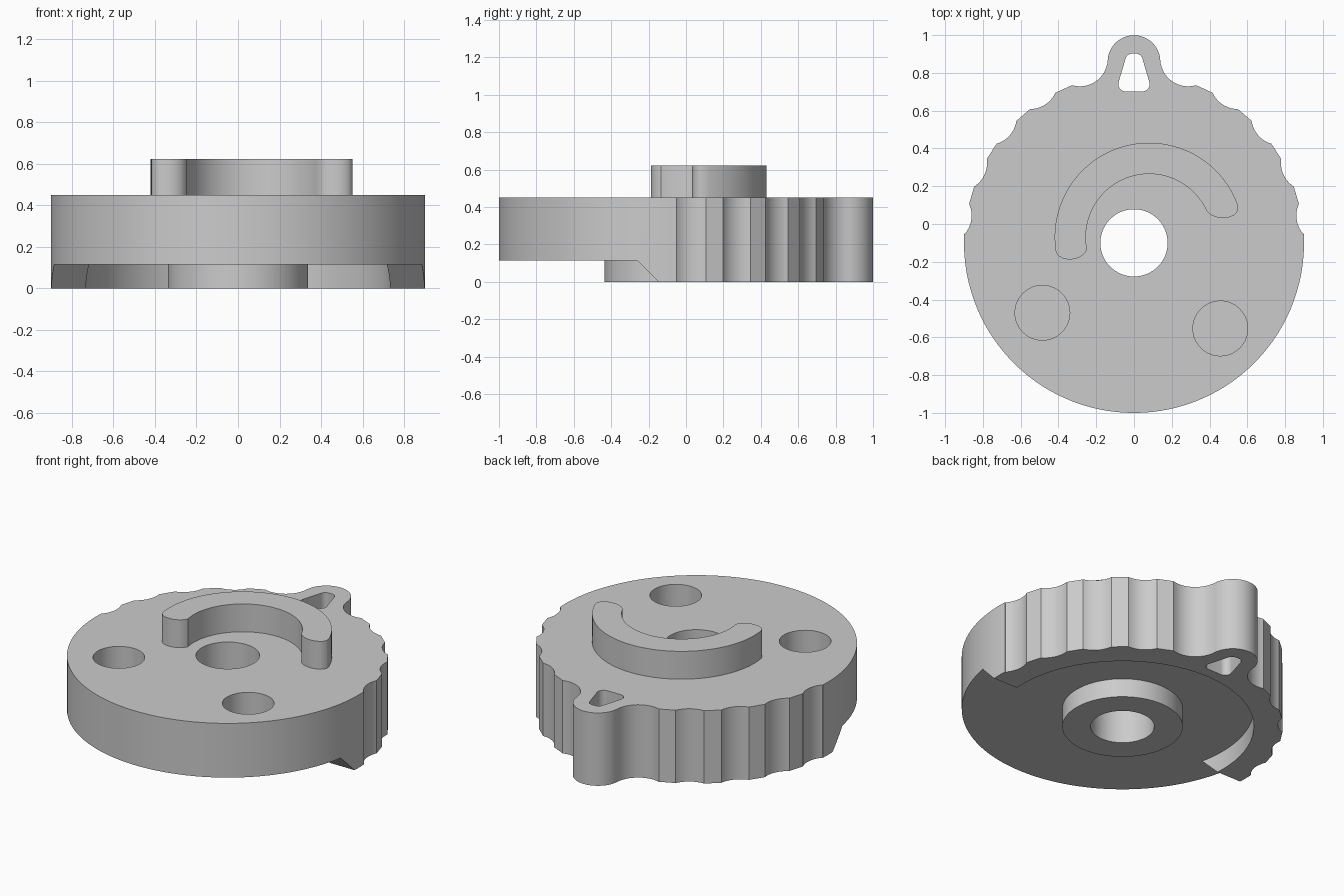
import bpy, bmesh, math
from mathutils import Vector

if "Cube" in bpy.data.objects:
    bpy.data.objects.remove(bpy.data.objects["Cube"])

GREY = (0.6, 0.6, 0.6, 1)
grey = bpy.data.materials.new("grey")
grey.use_nodes = True
grey.diffuse_color = GREY
grey.node_tree.nodes["Principled BSDF"].inputs["Base Color"].default_value = GREY


def polar(c, r, deg):
    t = math.radians(deg)
    return Vector((c[0] + r * math.cos(t), c[1] + r * math.sin(t)))


def arc(c, r, a, b, n):
    return [polar(c, r, a + (b - a) * i / n) for i in range(n + 1)]


def circle(c, r, n=96):
    return arc(c, r, 0, 360, n)[:-1]


def solid(name, points, offset):
    """Extrude a closed 3D polygon along an offset."""
    bm = bmesh.new()
    face = bm.faces.new([bm.verts.new(p) for p in points])
    ext = bmesh.ops.extrude_face_region(bm, geom=[face])
    moved = [v for v in ext["geom"] if isinstance(v, bmesh.types.BMVert)]
    bmesh.ops.translate(bm, verts=moved, vec=offset)
    bmesh.ops.recalc_face_normals(bm, faces=bm.faces)
    mesh = bpy.data.meshes.new(name)
    bm.to_mesh(mesh)
    bm.free()
    mesh.materials.append(grey)
    obj = bpy.data.objects.new(name, mesh)
    bpy.context.collection.objects.link(obj)
    return obj


def prism(name, outline, z0, z1):
    return solid(name, [(p[0], p[1], z0) for p in outline], (0, 0, z1 - z0))


def activate(obj):
    bpy.ops.object.select_all(action="DESELECT")
    obj.select_set(True)
    bpy.context.view_layer.objects.active = obj


def combine(obj, tool, operation="DIFFERENCE"):
    activate(obj)
    mod = obj.modifiers.new("boolean", "BOOLEAN")
    mod.operation, mod.solver, mod.object = operation, "EXACT", tool
    bpy.ops.object.modifier_apply(modifier=mod.name)
    bpy.data.objects.remove(tool)


CENTRE = Vector((0, -0.1))
TOP, FLOOR = 0.45, 0.115
DISC_R, GRIP_R, GRIP_D = 0.9, 0.148, 1.018
TAB = Vector((0, 0.86))

# Right half of the outline: smooth front, scalloped grip, then the tab
half = arc(CENTRE, DISC_R, -90, 3.1, 50)
for k in range(5, 0, -1):
    a = 90 - k * 180 / 11
    c = polar(CENTRE, GRIP_D, a)
    start, end = a + 212.7, a + 147.3
    if k == 1:
        to_tab = TAB - c
        end = math.degrees(math.atan2(to_tab.y, to_tab.x)) % 360
    half += arc(c, GRIP_R, start, end, 14)
half += arc(TAB, to_tab.length - GRIP_R, end - 180, 90, 20)[1:]
outline = half + [Vector((-p.x, p.y)) for p in reversed(half[1:-1])]
body = prism("dial_body", outline, 0, TOP)

# Underside: open front with sloped rim ends, and a round recess
wedge = [(-1.2, -0.1), (-1.2, FLOOR), (-0.262, FLOOR), (-0.147, 0), (-0.047, -0.1)]
combine(body, solid("front_cutter", [(-1.2, y, z) for y, z in wedge], (2.4, 0, 0)))
combine(body, prism("recess_cutter", circle(CENTRE, 0.735, 128), -0.1, FLOOR))

# Hub and its through hole
combine(body, prism("hub", circle(CENTRE, 0.337), 0, 0.25), "UNION")
combine(body, prism("bore_cutter", circle(CENTRE, 0.178), -0.1, 0.6))

# Blind holes in the top
for x, y in ((-0.485, -0.47), (0.457, -0.553)):
    combine(body, prism("hole_cutter", circle((x, y), 0.145, 64), 0.22, 0.6))

# Rounded slot through the tab
side = arc((0.045, 0.74), 0.038, -90, 13, 10) + arc((0.01, 0.866), 0.036, 13, 90, 10)
slot = side + [Vector((-p.x, p.y)) for p in reversed(side)]
combine(body, prism("slot_cutter", slot, -0.1, 0.6))


def bend(p, q, r, s, n=10):
    """Cubic curve between two arc ends, without the end points."""
    p, q, r, s = map(Vector, (p, q, r, s))
    ts = [i / n for i in range(1, n)]
    return [p * (1 - t) ** 3 + 3 * q * t * (1 - t) ** 2 + 3 * r * t * t * (1 - t) + s * t ** 3
            for t in ts]


# Raised curved rib with rounded ends
RIB = (0.08, -0.07)
outer = arc(RIB, 0.5, 20, 188, 64)
inner = arc(RIB, 0.335, 191, 29, 56)
left_end = bend(outer[-1], (-0.405, -0.205), (-0.275, -0.205), inner[0])
right_end = bend(inner[-1], (0.40, 0.0), (0.575, 0.02), outer[0])
rib = prism("curved_rib", outer + left_end + inner + right_end, TOP, 0.622)

for obj in (body, rib):
    activate(obj)
    bpy.ops.object.shade_smooth_by_angle(angle=math.radians(25))
